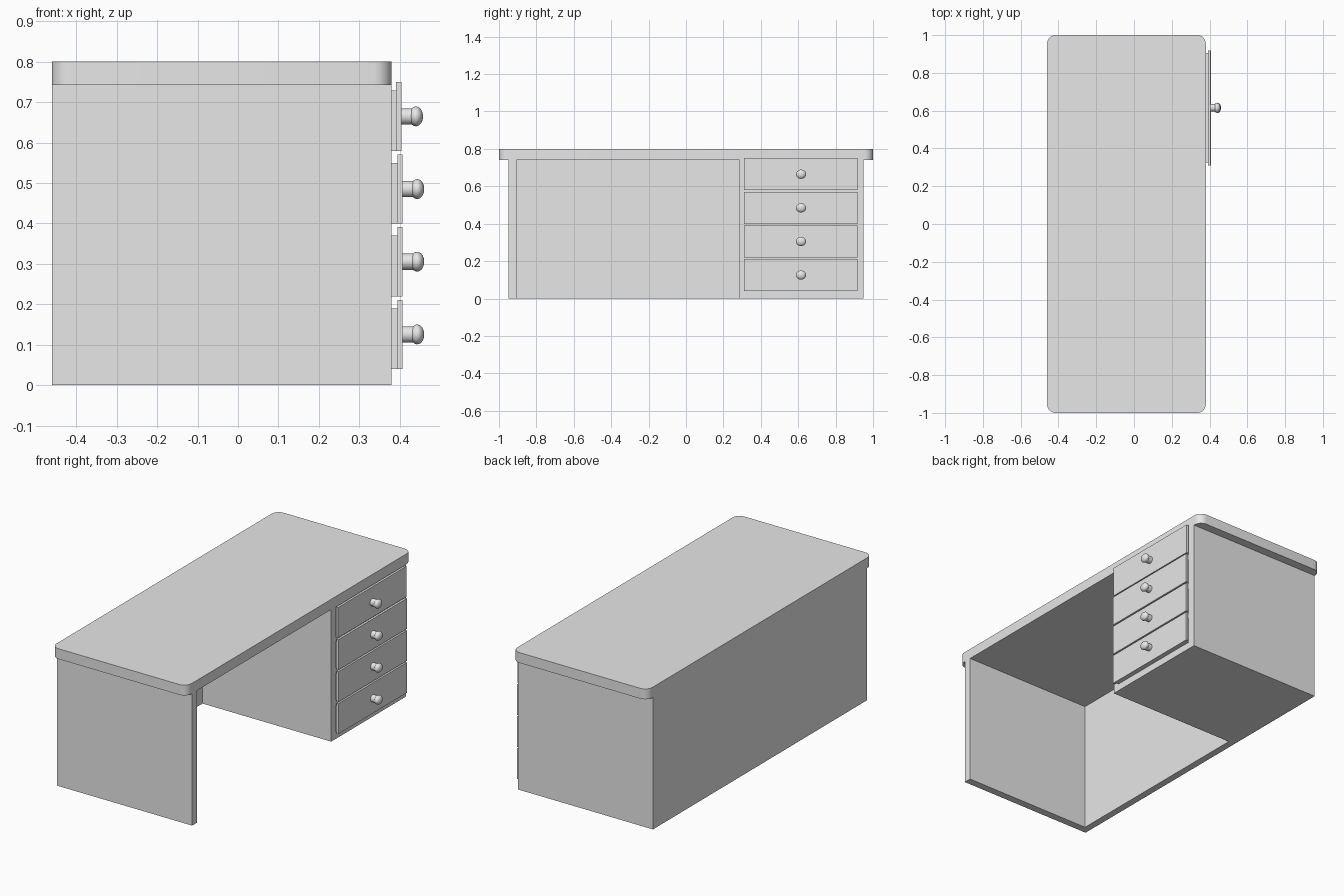
import bpy, bmesh, math
from mathutils import Matrix

if "Cube" in bpy.data.objects:
    bpy.data.objects.remove(bpy.data.objects["Cube"])

grey = bpy.data.materials.new("light_grey")
grey.diffuse_color = (0.8, 0.8, 0.8, 1)
grey.use_nodes = True
grey.node_tree.nodes["Principled BSDF"].inputs["Base Color"].default_value = grey.diffuse_color


def finish(name, bm, smooth=False):
    me = bpy.data.meshes.new(name)
    bm.to_mesh(me)
    bm.free()
    me.materials.append(grey)
    ob = bpy.data.objects.new(name, me)
    bpy.context.collection.objects.link(ob)
    if smooth:
        bpy.ops.object.select_all(action='DESELECT')
        ob.select_set(True)
        bpy.context.view_layer.objects.active = ob
        bpy.ops.object.shade_smooth_by_angle(angle=math.radians(40))
    return ob


def box(name, x, y, z, corner=0.0):
    """Box from (min, max) ranges, with optional rounded vertical corners."""
    bm = bmesh.new()
    size = [r[1] - r[0] for r in (x, y, z)]
    mid = [(r[0] + r[1]) / 2 for r in (x, y, z)]
    bmesh.ops.create_cube(bm, size=1, matrix=Matrix.Translation(mid) @ Matrix.Diagonal((*size, 1)))
    if corner:
        upright = [e for e in bm.edges if abs(e.verts[0].co.z - e.verts[1].co.z) > 1e-4]
        bmesh.ops.bevel(bm, geom=upright, offset=corner, segments=8, profile=0.5, affect='EDGES')
    return finish(name, bm, corner > 0)


def knob(name, x, y, z):
    # short round stem pointing along +x
    bm = bmesh.new()
    turn = Matrix.Translation((x + 0.013, y, z)) @ Matrix.Rotation(math.pi / 2, 4, 'Y')
    bmesh.ops.create_cone(bm, cap_ends=True, segments=32, radius1=0.02, radius2=0.02,
                          depth=0.036, matrix=turn)
    finish(name + "_stem", bm, True)
    # flattened ball
    bm = bmesh.new()
    place = Matrix.Translation((x + 0.036, y, z)) @ Matrix.Diagonal((0.0175, 0.027, 0.0245, 1))
    bmesh.ops.create_uvsphere(bm, u_segments=32, v_segments=16, radius=1, matrix=place)
    finish(name + "_ball", bm, True)


BACK, FRONT, UNDER = -0.46, 0.38, 0.742

# Desk top and carcass
box("desk_top", (BACK, FRONT), (-1, 1), (UNDER, 0.8), 0.045)
box("side_panel", (BACK, FRONT), (-0.95, -0.907), (0, UNDER))
box("back_panel", (BACK, BACK + 0.04), (-0.907, 0.285), (0, UNDER))
box("drawer_cabinet", (BACK, FRONT), (0.285, 0.95), (0, UNDER))

# Four drawers: body edge, overlapping front plate and knob
for i in range(4):
    z = 0.04 + 0.1797 * i
    x = 0.391 if i == 3 else 0.394
    box(f"drawer_body_{i + 1}", (FRONT - 0.01, x), (0.325, 0.905), (z, z + 0.15))
    box(f"drawer_front_{i + 1}", (x, x + 0.013), (0.31, 0.918), (z, z + 0.171))
    knob(f"drawer_knob_{i + 1}", x + 0.013, 0.615, z + 0.0855)
